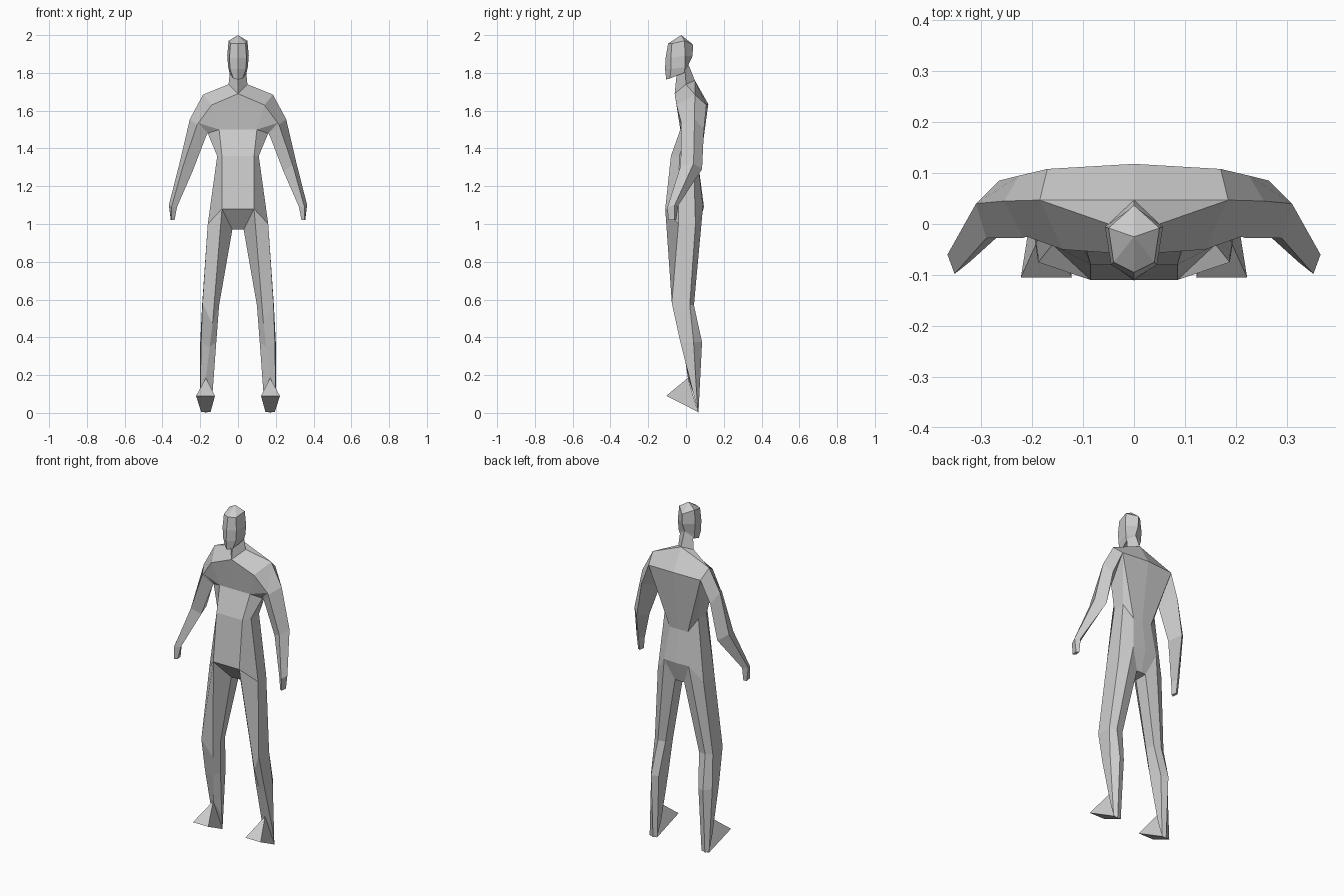
import bpy, bmesh

if "Cube" in bpy.data.objects:
    bpy.data.objects.remove(bpy.data.objects["Cube"])

grey = bpy.data.materials.new("plain_grey")
grey.diffuse_color = (0.6, 0.6, 0.6, 1)
grey.use_nodes = True
grey.node_tree.nodes["Principled BSDF"].inputs["Base Color"].default_value = grey.diffuse_color


def build(name, points, faces):
    """Build one side from points and faces, mirror it over x = 0 and weld the seam."""
    bm = bmesh.new()
    for side in (1, -1):
        vs = [bm.verts.new((side * x, y, z)) for x, y, z in points]
        for f in faces:
            bm.faces.new([vs[i] for i in f])
    bmesh.ops.remove_doubles(bm, verts=bm.verts, dist=0.0005)
    bmesh.ops.recalc_face_normals(bm, faces=bm.faces)
    mesh = bpy.data.meshes.new(name)
    bm.to_mesh(mesh)
    bm.free()
    mesh.materials.append(grey)
    obj = bpy.data.objects.new(name, mesh)
    bpy.context.collection.objects.link(obj)
    return obj


def loft(name, rings, closed=True, cap=True):
    """Skin a row of equal cross-sections, optionally capping the last one."""
    n = len(rings[0])
    faces = []
    for r in range(len(rings) - 1):
        for i in range(n if closed else n - 1):
            j = (i + 1) % n
            faces.append((r * n + i, r * n + j, r * n + n + j, r * n + n + i))
    if cap:
        faces.append(tuple(range((len(rings) - 1) * n, len(rings) * n)))
    return build(name, [p for ring in rings for p in ring], faces)


# Landmarks shared by the torso and its neighbours
P = dict(
    neck_f=(0, -.06, 1.69), neck_s=(.05, 0, 1.74), neck_b=(0, .047, 1.76),
    collar=(.14, -.05, 1.63), shoulder=(.185, .047, 1.685), pec=(.21, -.025, 1.535),
    chest_c=(0, -.03, 1.50), chest=(.10, -.03, 1.50), armpit=(.16, 0, 1.48),
    back_c=(0, .118, 1.635), back=(.17, .108, 1.63),
    waist_c=(0, -.08, 1.36), waist=(.085, -.08, 1.36),
    side_f=(.11, -.035, 1.36), side_b=(.11, .04, 1.36),
    small_c=(0, .07, 1.28), small=(.06, .068, 1.28),
    hip_c=(0, -.11, 1.08), hip=(.085, -.11, 1.08),
    thigh_f=(.16, -.04, 1.0), thigh_b=(.15, .05, 1.0),
    seat_c=(0, .095, 1.09), seat=(.08, .09, 1.09),
    crotch_cf=(0, -.02, .97), crotch_f=(.03, -.02, .97),
    crotch_cb=(0, .06, .97), crotch_b=(.03, .06, .97),
)
keys = list(P)
torso_faces = [
    # chest and shoulders
    ("neck_f", "chest_c", "chest", "collar"),
    ("collar", "chest", "pec"),
    ("pec", "chest", "armpit"),
    ("neck_f", "collar", "shoulder", "neck_s"),
    ("neck_s", "shoulder", "neck_b"),
    ("collar", "pec", "shoulder"),
    ("neck_b", "shoulder", "back", "back_c"),
    # ribs and back
    ("chest_c", "waist_c", "waist", "chest"),
    ("chest", "waist", "side_f", "armpit"),
    ("armpit", "side_f", "side_b", "back"),
    ("back", "side_b", "small"),
    ("back_c", "back", "small", "small_c"),
    # belly and hips
    ("waist_c", "hip_c", "hip", "waist"),
    ("waist", "hip", "thigh_f", "side_f"),
    ("side_f", "thigh_f", "thigh_b", "side_b"),
    ("side_b", "thigh_b", "seat", "small"),
    ("small", "seat", "seat_c", "small_c"),
    # crotch
    ("hip_c", "crotch_cf", "crotch_f", "hip"),
    ("seat_c", "seat", "crotch_b", "crotch_cb"),
    ("crotch_cf", "crotch_cb", "crotch_b", "crotch_f"),
]
build("torso", list(P.values()), [[keys.index(k) for k in f] for f in torso_faces])

# Arms: shoulder, upper arm, elbow, wrist, fingertips
loft("arms", [
    [P["shoulder"], P["pec"], P["armpit"], P["back"]],
    [(.255, .045, 1.555), (.217, -.027, 1.525), (.167, .003, 1.47), (.225, .095, 1.50)],
    [(.31, .04, 1.32), (.29, -.028, 1.31), (.24, 0, 1.28), (.265, .085, 1.29)],
    [(.366, -.06, 1.10), (.352, -.098, 1.09), (.323, -.075, 1.09), (.34, -.04, 1.10)],
    [(.356, -.06, 1.02), (.352, -.095, 1.02), (.336, -.085, 1.02), (.34, -.052, 1.02)],
])

# Legs: hip, knee, calf, heel
loft("legs", [
    [P[k] for k in ("hip", "thigh_f", "thigh_b", "seat", "crotch_b", "crotch_f")],
    [(.135, -.04, .47), (.188, -.075, .58), (.19, .02, .57),
     (.155, .042, .57), (.11, .035, .57), (.10, -.02, .57)],
    [(.15, -.015, .35), (.195, -.03, .375), (.20, .04, .375),
     (.17, .085, .375), (.13, .07, .375), (.115, 0, .375)],
    [(.17, .01, .185), (.20, .04, .10), (.195, .062, .01),
     (.17, .066, 0), (.145, .062, .01), (.135, .04, .10)],
])

# Feet: wedges from the ankle to a raised toe edge
build("feet",
      [(.17, .01, .185), (.222, -.105, .09), (.122, -.105, .09),
       (.145, .064, .005), (.195, .064, .005)],
      [(0, 1, 2), (0, 2, 3), (0, 3, 4), (0, 4, 1), (1, 4, 3, 2)])

# Neck
loft("neck", [
    [P["neck_f"], P["neck_s"], P["neck_b"]],
    [(0, -.05, 1.79), (.043, -.005, 1.81), (0, .015, 1.84)],
], closed=False, cap=False)

# Head: crown, brow, cheeks, jaw
loft("head", [
    [(0, -.025, 2.0)] * 4,
    [(0, -.095, 1.955), (.04, -.075, 1.955), (.05, -.008, 1.97), (0, .037, 1.95)],
    [(0, -.108, 1.88), (.045, -.08, 1.88), (.057, -.005, 1.89), (0, .035, 1.89)],
    [(0, -.111, 1.82), (.042, -.08, 1.82), (.052, -.005, 1.83), (0, .012, 1.84)],
    [(0, -.105, 1.765), (.025, -.085, 1.77), (.045, -.01, 1.80), (0, .01, 1.81)],
], closed=False)
